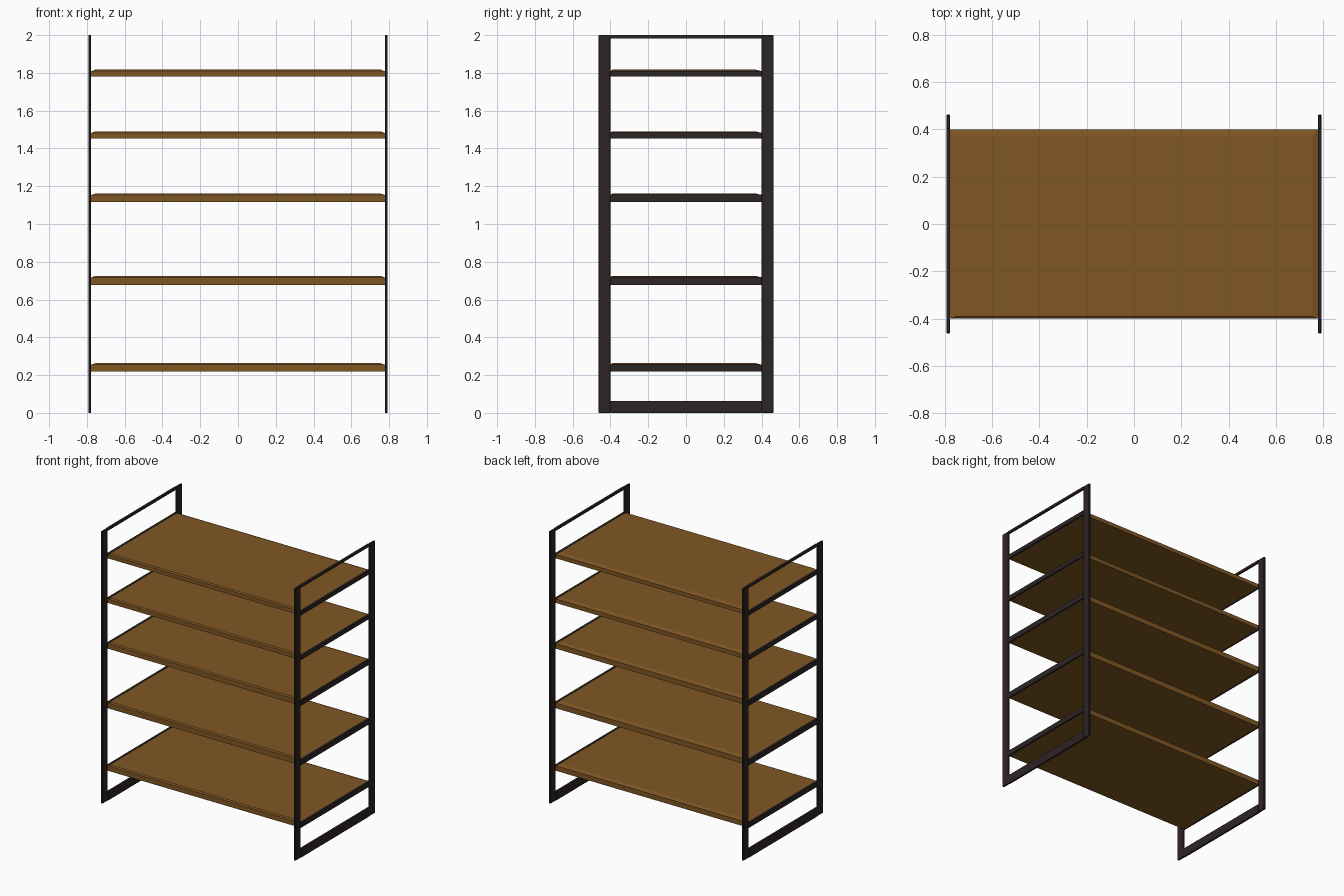
import bpy, bmesh

if "Cube" in bpy.data.objects:
    bpy.data.objects.remove(bpy.data.objects["Cube"])


def material(name, rgb):
    m = bpy.data.materials.new(name)
    m.diffuse_color = (*rgb, 1.0)
    m.use_nodes = True
    m.node_tree.nodes["Principled BSDF"].inputs["Base Color"].default_value = m.diffuse_color
    return m


WOOD = material("brown wood", (0.215, 0.095, 0.017))
METAL = material("dark metal", (0.027, 0.018, 0.018))


def finish(name, bm, mat):
    bmesh.ops.recalc_face_normals(bm, faces=bm.faces[:])
    me = bpy.data.meshes.new(name)
    bm.to_mesh(me)
    bm.free()
    me.materials.append(mat)
    ob = bpy.data.objects.new(name, me)
    bpy.context.collection.objects.link(ob)
    return ob


def box(name, lo, hi, mat, bevel=0.0):
    bm = bmesh.new()
    bmesh.ops.create_cube(bm, size=1)
    for v in bm.verts:
        v.co = [(a + b) / 2 + c * (b - a) for a, b, c in zip(lo, hi, v.co)]
    if bevel:
        bmesh.ops.bevel(bm, geom=bm.edges[:], offset=bevel, segments=1, affect='EDGES')
    return finish(name, bm, mat)


XI, XO = 0.777, 0.792      # inner and outer side of the end frames
YI, YO = 0.40, 0.463       # inner and outer edge of the posts


def shelf(name, z0, z1):
    # board with a shallow chamfer round the top
    bm = bmesh.new()
    rings = []
    for z, x, yf, yb in ((z0, XI, -YI, YI), (z1 - 0.008, XI, -YI, YI),
                         (z1, XI - 0.022, -YI + 0.008, YI - 0.03)):
        rings.append([bm.verts.new(p) for p in
                      ((-x, yf, z), (x, yf, z), (x, yb, z), (-x, yb, z))])
    bm.faces.new(rings[0])
    bm.faces.new(rings[-1])
    for a, b in zip(rings, rings[1:]):
        for i in range(4):
            j = (i + 1) % 4
            bm.faces.new((a[i], a[j], b[j], b[i]))
    finish(name, bm, WOOD)


LEVELS = ((0.219, 0.263), (0.678, 0.725), (1.116, 1.161), (1.452, 1.490), (1.780, 1.817))

for i, (z0, z1) in enumerate(LEVELS):
    shelf(f"shelf_{i + 1}", z0, z1)

# end frames: two posts, floor rail, top rail and a rail at each shelf
for side, s in (("left", -1), ("right", 1)):
    xa, xb = sorted((s * XI, s * XO))
    for end, e in (("front", -1), ("back", 1)):
        ya, yb = sorted((e * YI, e * YO))
        box(f"{side}_{end}_post", (xa, ya, 0), (xb, yb, 2), METAL, 0.003)
    box(f"{side}_floor_rail", (xa, -YI, 0), (xb, YI, 0.063), METAL)
    box(f"{side}_top_rail", (xa, -YI, 1.983), (xb, YI, 2), METAL)
    for i, (z0, z1) in enumerate(LEVELS):
        box(f"{side}_shelf_rail_{i + 1}", (xa, -YI, z0), (xb, YI, z1 - 0.006), METAL)
